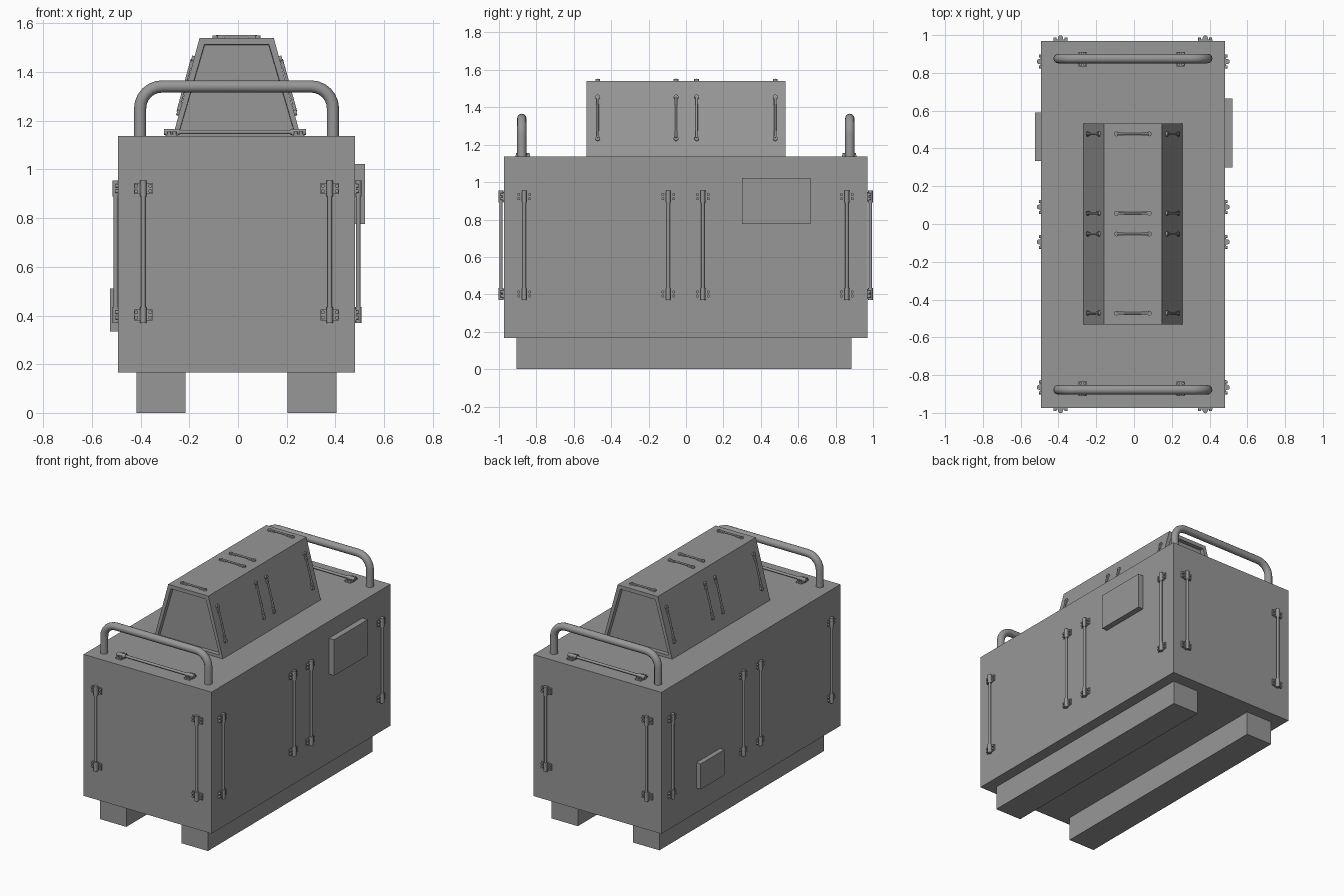
import bpy, bmesh, math
from mathutils import Matrix, Vector

if "Cube" in bpy.data.objects:
    bpy.data.objects.remove(bpy.data.objects["Cube"])

CX = -0.006  # centre line of the symmetric parts
GREY = bpy.data.materials.new("dark_grey")
GREY.diffuse_color = (0.31, 0.31, 0.31, 1)
GREY.use_nodes = True
GREY.node_tree.nodes["Principled BSDF"].inputs["Base Color"].default_value = GREY.diffuse_color


def finish(name, bm, smooth=False):
    bmesh.ops.recalc_face_normals(bm, faces=bm.faces[:])
    me = bpy.data.meshes.new(name)
    bm.to_mesh(me)
    bm.free()
    me.materials.append(GREY)
    ob = bpy.data.objects.new(name, me)
    bpy.context.collection.objects.link(ob)
    if smooth:
        bpy.ops.object.select_all(action='DESELECT')
        ob.select_set(True)
        bpy.context.view_layer.objects.active = ob
        bpy.ops.object.shade_smooth_by_angle(angle=math.radians(40))
    return ob


def add_box(bm, lo, hi):
    lo, hi = Vector(lo), Vector(hi)
    m = Matrix.Translation((lo + hi) / 2) @ Matrix.Diagonal((*(hi - lo), 1))
    bmesh.ops.create_cube(bm, size=1, matrix=m)


def add_cyl(bm, r, depth, loc, rot=None, seg=10):
    m = Matrix.Translation(loc) @ (rot or Matrix())
    bmesh.ops.create_cone(bm, cap_ends=True, segments=seg, radius1=r, radius2=r, depth=depth, matrix=m)


def box(name, lo, hi):
    bm = bmesh.new()
    add_box(bm, lo, hi)
    return finish(name, bm)


ALONG_X = Matrix.Rotation(math.pi / 2, 4, 'Y')


def place(ob, loc, along, normal):
    x, z = Vector(along).normalized(), Vector(normal).normalized()
    m = Matrix((x, z.cross(x), z)).transposed().to_4x4()
    m.translation = loc
    ob.matrix_world = m


# Large bolted grab bar: rod, end clamps, flanges and bolts
def grab_bar(loc, along, normal):
    bm = bmesh.new()
    add_cyl(bm, 0.009, 0.54, (0, 0, 0.016), ALONG_X, 12)
    for s in (-1, 1):
        c = s * 0.26
        add_box(bm, (c - 0.022, -0.038, -0.002), (c + 0.022, 0.038, 0.008))
        add_box(bm, (c - 0.026, -0.014, 0), (c + 0.026, 0.014, 0.017))
        add_cyl(bm, 0.013, 0.064, (c, 0, 0.016), ALONG_X, 12)
        for dx in (-0.011, 0.011):
            for dy in (-0.029, 0.029):
                add_cyl(bm, 0.008, 0.018, (c + dx, dy, 0.009))
    place(finish("grab_bar", bm, True), loc, along, normal)


# Small rail on the cabin: thin rod with round feet
def small_rail(loc, along, normal, length):
    bm = bmesh.new()
    add_cyl(bm, 0.006, length - 0.03, (0, 0, 0.007), ALONG_X)
    for s in (-1, 1):
        c = s * (length / 2 - 0.013)
        add_cyl(bm, 0.013, 0.012, (c, 0, 0.004))
        add_box(bm, (c - s * 0.02 - 0.02, -0.008, 0), (c - s * 0.02 + 0.02, 0.008, 0.009))
    place(finish("cabin_rail", bm, True), loc, along, normal)


# Main body, skids and side panels
box("body", (-0.492, -0.974, 0.166), (0.481, 0.970, 1.138))
for s in (-1, 1):
    x = CX + s * 0.31
    box("skid", (x - 0.101, -0.905, 0), (x + 0.101, 0.884, 0.166))
box("right_panel", (0.48, 0.30, 0.775), (0.521, 0.665, 1.022))
box("left_panel", (-0.525, 0.333, 0.335), (-0.49, 0.59, 0.51))

# Tapered cabin with framed, recessed ends
bm = bmesh.new()
prof = [(-0.267, 1.138), (0.257, 1.138), (0.147, 1.54), (-0.158, 1.54)]
front = bm.faces.new([bm.verts.new((x, -0.532, z)) for x, z in prof])
ext = bmesh.ops.extrude_face_region(bm, geom=[front], use_keep_orig=True)
bmesh.ops.translate(bm, vec=(0, 1.064, 0), verts=[v for v in ext['geom'] if isinstance(v, bmesh.types.BMVert)])
bmesh.ops.recalc_face_normals(bm, faces=bm.faces[:])
ends = [f for f in bm.faces if abs(f.normal.y) > 0.9]
bmesh.ops.inset_individual(bm, faces=ends, thickness=0.033)
bmesh.ops.inset_individual(bm, faces=ends, thickness=0.002)
for f in ends:
    s = 1 if f.calc_center_median().y > 0 else -1
    for v in f.verts:
        v.co.y -= s * 0.027
finish("cabin", bm)

# Hoop handles on the deck
for y in (-0.878, 0.876):
    r, w, top = 0.09, 0.396, 1.341
    pts = [(CX - w, 1.12)]
    for cx, a0 in ((CX - w + r, 180), (CX + w - r, 90)):
        for i in range(7):
            a = math.radians(a0 - 15 * i)
            pts.append((cx + r * math.cos(a), top - r + r * math.sin(a)))
    pts.append((CX + w, 1.12))
    cu = bpy.data.curves.new("hoop_handle", 'CURVE')
    cu.dimensions = '3D'
    cu.bevel_depth = 0.025
    cu.bevel_resolution = 4
    cu.use_fill_caps = True
    cu.materials.append(GREY)
    sp = cu.splines.new('POLY')
    sp.points.add(len(pts) - 1)
    for p, (x, z) in zip(sp.points, pts):
        p.co = (x, y, z, 1)
    sp.use_smooth = True
    bpy.context.collection.objects.link(bpy.data.objects.new("hoop_handle", cu))

# Grab bars around the body and on the deck
Z = 0.662
for s, wall in ((-1, -0.973), (1, 0.970)):
    for x in (-0.389, 0.377):
        grab_bar((x, wall, Z), (0, 0, 1), (0, s, 0))
    grab_bar((-0.012, s * 0.873, 1.138), (1, 0, 0), (0, 0, 1))
for s, wall in ((-1, -0.486), (1, 0.478)):
    for y in (-0.865, -0.095, 0.09, 0.86):
        grab_bar((wall, y, Z), (0, 0, 1), (s, 0, 0))

# Rails on the cabin roof and slopes
for y in (-0.472, -0.053, 0.057, 0.477):
    small_rail((-0.006, y, 1.54), (1, 0, 0), (0, 0, 1), 0.2)
    for s in (-1, 1):
        z = 1.343
        x = -0.005 + s * (0.262 - 0.109 * (z - 1.138) / 0.402)
        small_rail((x, y, z), (-s * 0.109, 0, 0.402), (s * 0.402, 0, 0.109), 0.255)
